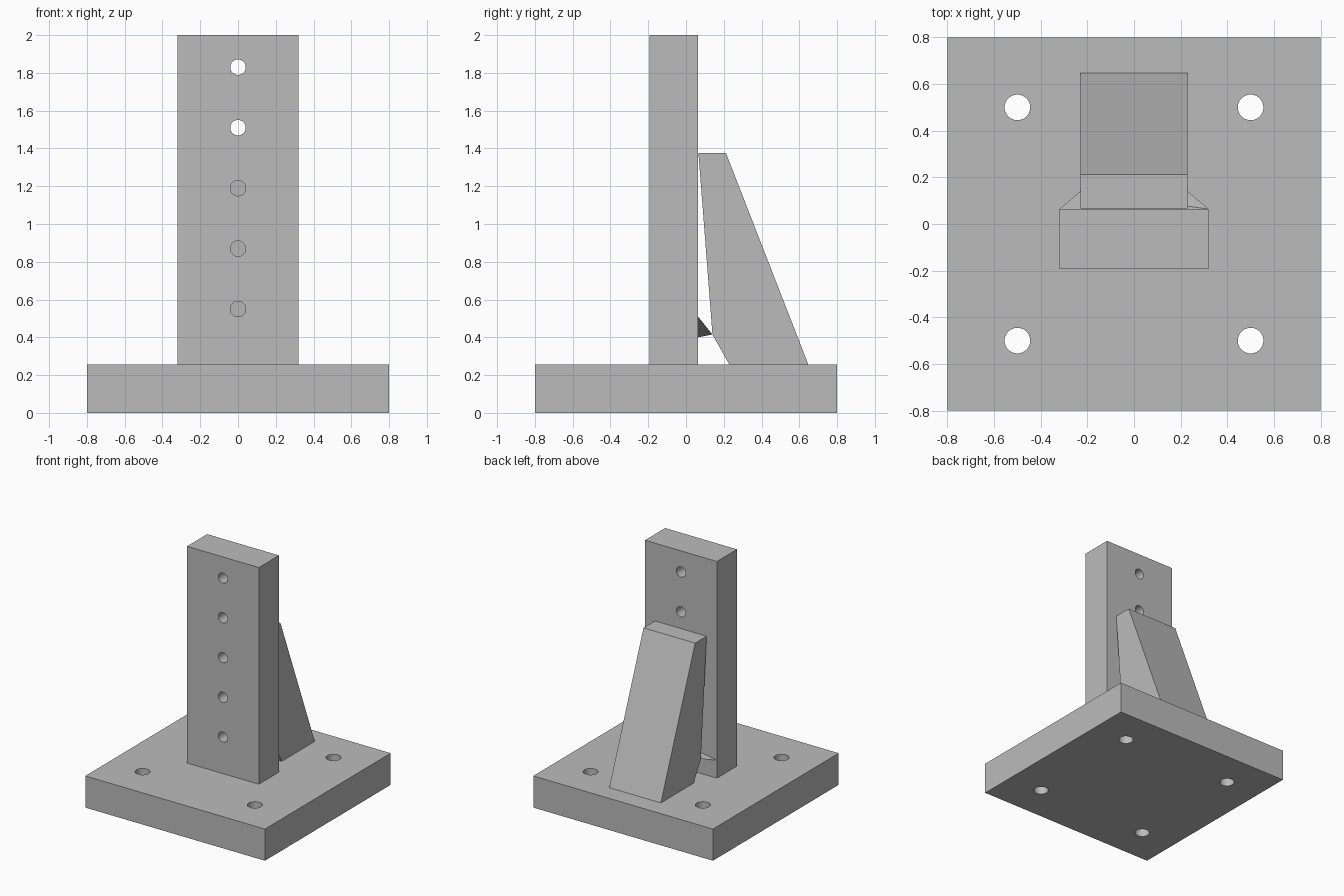
import bpy, bmesh, math
from mathutils import Matrix

cube = bpy.data.objects.get("Cube")
if cube:
    bpy.data.objects.remove(cube, do_unlink=True)

grey = bpy.data.materials.new("plain grey")
grey.use_nodes = True
colour = (0.5, 0.5, 0.5, 1)
grey.diffuse_color = colour
grey.node_tree.nodes["Principled BSDF"].inputs["Base Color"].default_value = colour

BASE_TOP = 0.255
POST_X, POST_FRONT, POST_BACK = 0.32, -0.192, 0.064
BRACE_X = 0.23


def add_object(name, bm, recalc=True):
    if recalc:
        bmesh.ops.recalc_face_normals(bm, faces=bm.faces)
    mesh = bpy.data.meshes.new(name)
    bm.to_mesh(mesh)
    bm.free()
    mesh.materials.append(grey)
    obj = bpy.data.objects.new(name, mesh)
    bpy.context.collection.objects.link(obj)
    return obj


def box(name, low, high):
    bm = bmesh.new()
    size = [h - l for l, h in zip(low, high)]
    centre = [(h + l) / 2 for l, h in zip(low, high)]
    bmesh.ops.create_cube(bm, size=1, matrix=Matrix.Translation(centre) @ Matrix.Diagonal((*size, 1)))
    return add_object(name, bm)


def drill(obj, centres, radius, rotation):
    """Cut round through-holes at the given centres."""
    bm = bmesh.new()
    for c in centres:
        bmesh.ops.create_cone(bm, cap_ends=True, segments=40, radius1=radius, radius2=radius,
                              depth=1, matrix=Matrix.Translation(c) @ rotation)
    cutter = add_object("hole_cutter", bm)
    cutter.hide_render = True
    mod = obj.modifiers.new("holes", 'BOOLEAN')
    mod.operation = 'DIFFERENCE'
    mod.solver = 'EXACT'
    mod.object = cutter
    bpy.ops.object.select_all(action='DESELECT')
    obj.select_set(True)
    bpy.context.view_layer.objects.active = obj
    bpy.ops.object.modifier_apply(modifier=mod.name)
    bpy.data.objects.remove(cutter, do_unlink=True)
    bpy.ops.object.shade_smooth_by_angle(angle=math.radians(30))


# Base plate with four bolt holes
base = box("base_plate", (-0.8, -0.8, 0), (0.8, 0.8, BASE_TOP))
drill(base, [(x, y, 0.13) for x in (-0.5, 0.5) for y in (-0.5, 0.5)], 0.055, Matrix())

# Upright post with a column of holes
post = box("upright_post", (-POST_X, POST_FRONT, BASE_TOP), (POST_X, POST_BACK, 2))
drill(post, [(0, -0.06, 0.55 + 0.32 * i) for i in range(5)], 0.041,
      Matrix.Rotation(math.pi / 2, 4, 'X'))

# Sloping brace behind the post, extruded from its side profile
profile = [(POST_BACK + 0.002, 1.375), (0.212, 1.375), (0.648, BASE_TOP), (0.23, BASE_TOP), (0.14, 0.415)]
bm = bmesh.new()
side = bm.faces.new([bm.verts.new((-BRACE_X, y, z)) for y, z in profile])
grown = bmesh.ops.extrude_face_region(bm, geom=[side])
bmesh.ops.translate(bm, vec=(2 * BRACE_X, 0, 0),
                    verts=[v for v in grown["geom"] if isinstance(v, bmesh.types.BMVert)])
add_object("rear_brace", bm)

# Thin twisted web joining the post to the bend in the brace
bm = bmesh.new()
high, low, near, far = [bm.verts.new(p) for p in (
    (POST_X, POST_BACK, 0.51), (-POST_X, POST_BACK, 0.4),
    (-BRACE_X, 0.14, 0.415), (BRACE_X, 0.14, 0.415))]
bm.faces.new((high, near, low))
bm.faces.new((high, far, near))
add_object("joining_web", bm, recalc=False)
